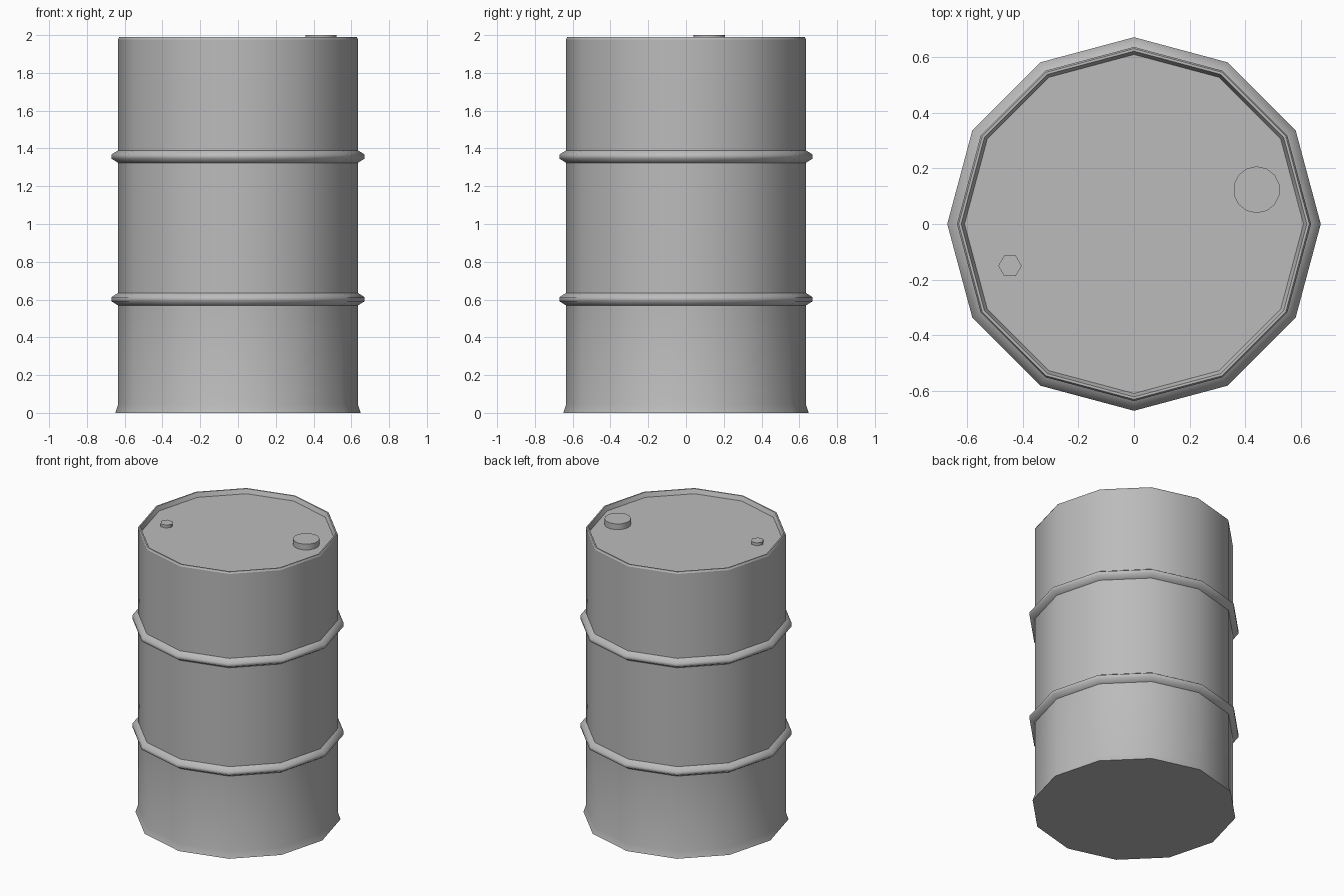
import bpy
import bmesh
from math import cos, sin, pi

cube = bpy.data.objects.get("Cube")
if cube:
    bpy.data.objects.remove(cube)

# One plain grey steel for every part
steel = bpy.data.materials.new("grey_steel")
steel.use_nodes = True
grey = (0.5, 0.5, 0.5, 1)
steel.diffuse_color = grey
bsdf = next(n for n in steel.node_tree.nodes if n.type == 'BSDF_PRINCIPLED')
bsdf.inputs["Base Color"].default_value = grey


def lathe(name, profile, sides, centre=(0, 0), turn=0.0):
    """Spin (radius, height, sharp) points around z and close both ends."""
    bm = bmesh.new()
    rings = []
    for r, z, _ in profile:
        angles = [turn + 2 * pi * i / sides for i in range(sides)]
        rings.append([bm.verts.new((centre[0] + r * cos(a),
                                    centre[1] + r * sin(a), z)) for a in angles])
    for low, high in zip(rings, rings[1:]):
        for i in range(sides):
            j = (i + 1) % sides
            bm.faces.new((low[i], low[j], high[j], high[i])).smooth = True
    bm.faces.new(rings[0][::-1])
    bm.faces.new(rings[-1])
    # Crisp edges along the rings marked sharp
    for ring, (_, _, sharp) in zip(rings, profile):
        for i in range(sides):
            bm.edges.get((ring[i], ring[(i + 1) % sides])).smooth = not sharp
    bm.normal_update()
    mesh = bpy.data.meshes.new(name)
    bm.to_mesh(mesh)
    bm.free()
    mesh.materials.append(steel)
    obj = bpy.data.objects.new(name, mesh)
    bpy.context.collection.objects.link(obj)
    return obj


BODY, RIB, LID = 0.635, 0.67, 1.96


def rib(z):
    return [(BODY, z - 0.033, True), (RIB, z - 0.011, False),
            (RIB, z + 0.011, False), (BODY, z + 0.033, True)]


# Drum: flared foot, two rolling ribs, raised rim and sunken lid
foot = [(0.65, 0, True), (BODY, 0.045, False)]
rim = [(BODY, 1.978, True), (0.629, 1.99, True),
       (0.62, 1.99, True), (0.608, LID, True)]
lathe("drum_body", foot + rib(0.602) + rib(1.357) + rim, 12)

# Bung caps standing on the lid
for name, r, top, sides, centre, turn in (
        ("large_bung_cap", 0.084, 2.0, 14, (0.44, 0.123), pi / 2),
        ("small_bung_cap", 0.042, 1.98, 6, (-0.445, -0.15), 0)):
    lathe(name, [(r, LID - 0.005, True), (r, top, True)], sides, centre, turn)
